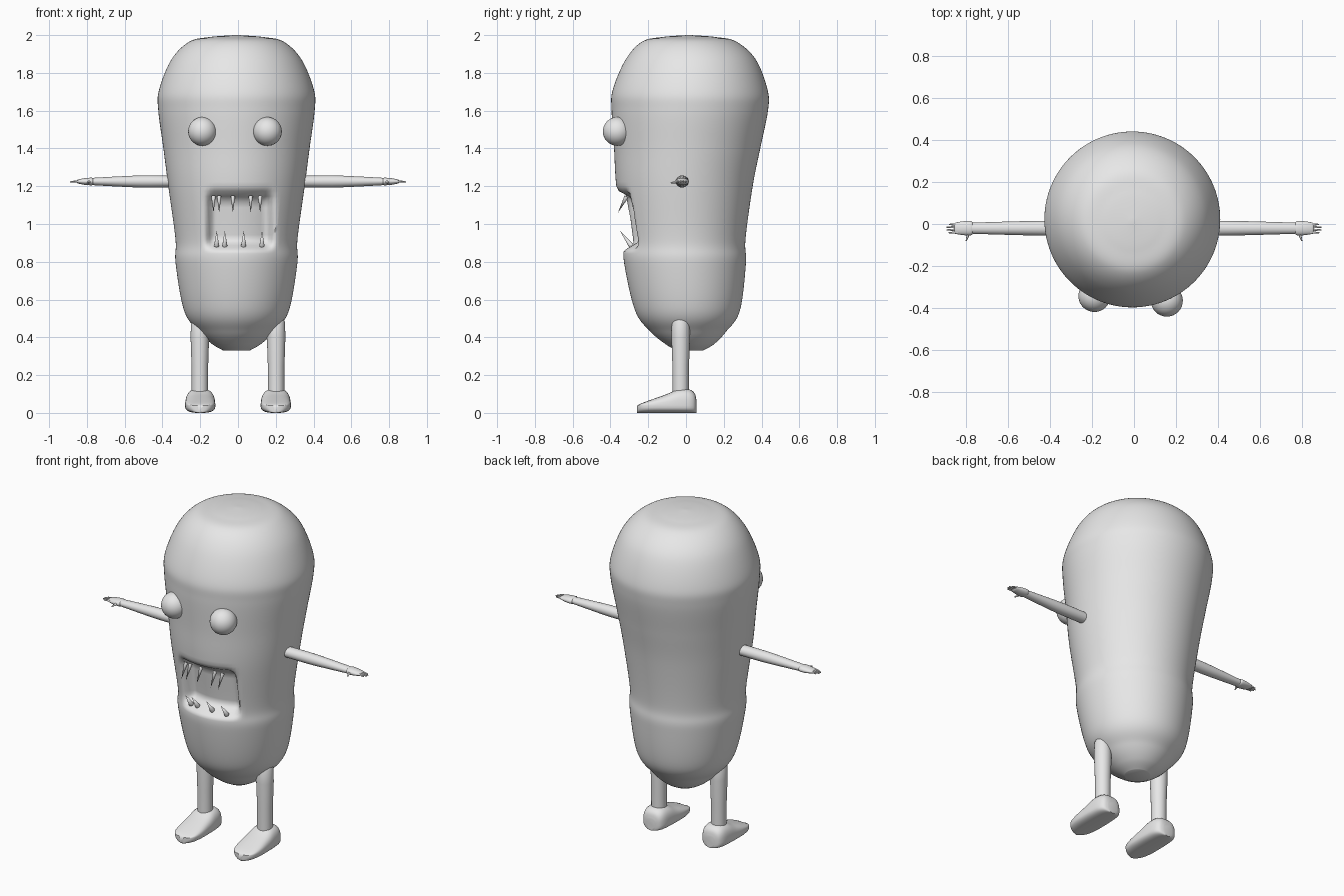
import bpy, bmesh, math
from mathutils import Vector

cube = bpy.data.objects.get("Cube")
if cube:
    bpy.data.objects.remove(cube, do_unlink=True)

grey = bpy.data.materials.new("plain_grey")
grey.use_nodes = True
grey.diffuse_color = (0.8, 0.8, 0.8, 1)
grey.node_tree.nodes["Principled BSDF"].inputs["Base Color"].default_value = (0.8, 0.8, 0.8, 1)


def finish(ob, name, angle=60):
    ob.name = name
    ob.data.materials.clear()
    ob.data.materials.append(grey)
    bpy.ops.object.select_all(action='DESELECT')
    ob.select_set(True)
    bpy.context.view_layer.objects.active = ob
    bpy.ops.object.shade_smooth_by_angle(angle=math.radians(angle))
    return ob


def loft(name, rings, angle=60):
    """Skin a list of point rings and cap both ends."""
    bm = bmesh.new()
    rows = [[bm.verts.new(p) for p in ring] for ring in rings]
    n = len(rows[0])
    for a, b in zip(rows, rows[1:]):
        for i in range(n):
            j = (i + 1) % n
            bm.faces.new((a[i], a[j], b[j], b[i]))
    bm.faces.new(rows[0])
    bm.faces.new(rows[-1])
    bmesh.ops.recalc_face_normals(bm, faces=bm.faces)
    mesh = bpy.data.meshes.new(name)
    bm.to_mesh(mesh)
    bm.free()
    ob = bpy.data.objects.new(name, mesh)
    bpy.context.collection.objects.link(ob)
    return finish(ob, name, angle)


def spline(points, steps):
    """Catmull-Rom interpolation through tuples of any length."""
    pts = [Vector(p) for p in points]
    out = []
    for i in range(len(pts) - 1):
        p0, p1, p2 = pts[max(i - 1, 0)], pts[i], pts[i + 1]
        p3 = pts[min(i + 2, len(pts) - 1)]
        for k in range(steps):
            t = k / steps
            m1, m2 = (p2 - p0) / 2, (p3 - p1) / 2
            out.append(p1 * (2 * t**3 - 3 * t**2 + 1) + m1 * (t**3 - 2 * t**2 + t)
                       + p2 * (3 * t**2 - 2 * t**3) + m2 * (t**3 - t**2))
    return out + [pts[-1]]


def ramp(a, b, v):
    t = min(max((v - a) / (b - a), 0), 1)
    return t * t * (3 - 2 * t)


def circle(n):
    return [(math.cos(math.tau * i / n), math.sin(math.tau * i / n)) for i in range(n)]


def spike(name, base, tip, radius, tip_radius=0.0):
    a, b = Vector(base), Vector(tip)
    d = b - a
    bpy.ops.mesh.primitive_cone_add(vertices=10, radius1=radius, radius2=tip_radius,
                                    depth=d.length, location=(a + b) / 2,
                                    rotation=d.to_track_quat('Z', 'Y').to_euler())
    return finish(bpy.context.object, name)


# Body: height, centre y, radius; the mouth is pressed into the front
profile = [(0.33, 0.02, 0.07), (0.365, 0.02, 0.13), (0.43, 0.012, 0.2), (0.54, 0.008, 0.277),
           (0.79, -0.005, 0.322), (0.92, -0.008, 0.323), (1.2, -0.008, 0.361),
           (1.4, 0.006, 0.387), (1.6, 0.02, 0.414), (1.71, 0.022, 0.41),
           (1.87, 0.025, 0.345), (1.965, 0.017, 0.25), (1.99, 0.015, 0.14), (2.0, 0.015, 0.01)]
rings = []
for z, cy, r in spline(profile, 10):
    ring = []
    for c, s in circle(112):
        x, y = -0.008 + r * c, cy + r * s
        if y < 0:
            across = 1 - ramp(0.13, 0.195, abs(x - 0.01))
            y += 0.085 * across * ramp(0.85, 0.92, z) * (1 - ramp(1.12, 1.19, z))
        ring.append((x, y, z))
    rings.append(ring)
loft("body", rings)

# Teeth
for i, x in enumerate((-0.13, -0.1, -0.027, 0.067, 0.117)):
    spike(f"upper_tooth_{i + 1}", (x, -0.315, 1.145), (x, -0.36, 1.06), 0.012)
for i, x in enumerate((-0.113, -0.07, 0.03, 0.127)):
    spike(f"lower_tooth_{i + 1}", (x, -0.29, 0.885), (x, -0.35, 0.965), 0.014)

# Eyes
for name, x, y in (("right_eye", -0.188, -0.342), ("left_eye", 0.156, -0.364)):
    bpy.ops.mesh.primitive_uv_sphere_add(segments=32, ring_count=20, radius=0.076,
                                         location=(x, y, 1.49))
    finish(bpy.context.object, name)

# Arm and foot sections
arm = [(0.3, 0.036, 0.03), (0.5, 0.034, 0.032), (0.65, 0.03, 0.026), (0.775, 0.026, 0.019)]
hand = [(0.765, 0.024, 0.016), (0.775, 0.034, 0.02), (0.81, 0.033, 0.018),
        (0.845, 0.027, 0.011), (0.853, 0.02, 0.006)]
foot = [(0.055, 0.03, 0.07), (0.045, 0.056, 0.105), (0.015, 0.072, 0.125), (-0.04, 0.078, 0.125),
        (-0.1, 0.08, 0.1), (-0.17, 0.079, 0.075), (-0.225, 0.068, 0.055),
        (-0.252, 0.045, 0.042), (-0.26, 0.015, 0.03)]

for side, s in (("left", 1), ("right", -1)):
    # Arm, hand and fingers
    for part, rows in (("arm", arm), ("hand", hand)):
        loft(f"{side}_{part}", [[(s * x, -0.02 + ry * c, 1.225 + rz * q) for c, q in circle(20)]
                                for x, ry, rz in spline(rows, 4)])
    for i in range(4):
        y = -0.041 + 0.013 * i
        reach = (0.88, 0.89, 0.89, 0.878)[i]
        spike(f"{side}_finger_{i + 1}", (s * 0.835, y, 1.227), (s * reach, y, 1.223), 0.007, 0.003)
    spike(f"{side}_thumb", (s * 0.785, -0.04, 1.225), (s * 0.797, -0.08, 1.218), 0.009, 0.003)

    # Leg
    leg = [(0.09, 0.043), (0.25, 0.044), (0.4, 0.049), (0.48, 0.047), (0.515, 0.032), (0.525, 0.01)]
    loft(f"{side}_leg", [[(s * 0.202 + r * c, -0.028 + r * q, z) for c, q in circle(24)]
                         for z, r in leg])

    # Foot: flat sole, rounded upper narrowing towards the top
    rings = []
    for y, w, h in spline(foot, 4):
        ring = []
        for c, q in circle(32):
            up = math.copysign(abs(q) ** 0.7, q)
            z = 0.04 * (1 + up) if up < 0 else 0.04 + (h - 0.04) * up
            ring.append((s * 0.2 + w * math.copysign(abs(c) ** 0.7, c), y, max(z, 0)))
        rings.append(ring)
    loft(f"{side}_foot", rings)
